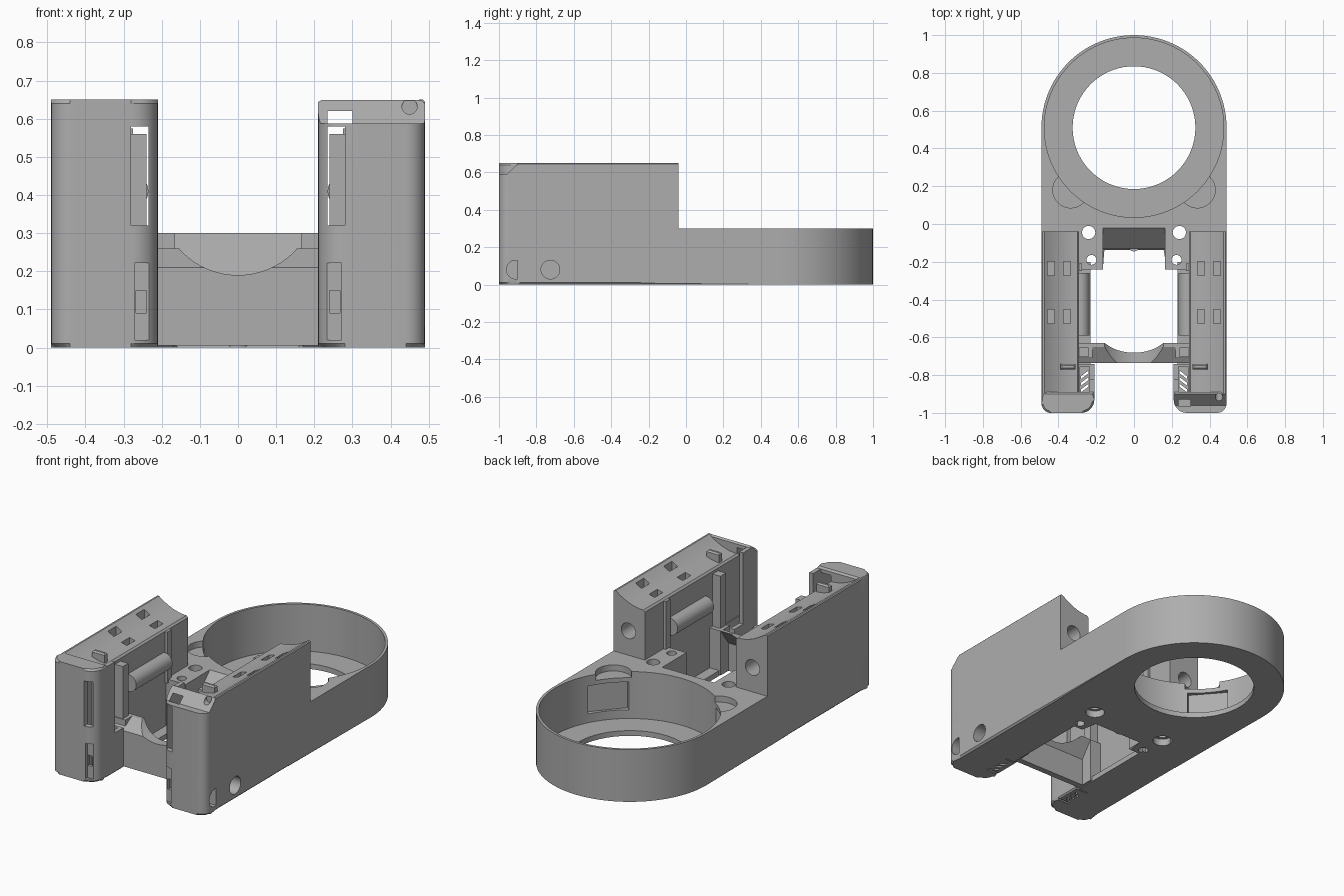
import bpy, bmesh
from math import sin, cos, pi, radians
from mathutils import Matrix, Vector

cube = bpy.data.objects.get("Cube")
if cube:
    bpy.data.objects.remove(cube)

grey = bpy.data.materials.new("plain grey")
grey.use_nodes = True
COLOUR = (0.42, 0.42, 0.42, 1)
grey.diffuse_color = COLOUR
grey.node_tree.nodes["Principled BSDF"].inputs["Base Color"].default_value = COLOUR

AXES = {"x": lambda u, v, w: (w, u, v),
        "y": lambda u, v, w: (u, w, v),
        "z": lambda u, v, w: (u, v, w)}


def arc(cx, cy, r, a0, a1, n=8):
    """Points on an arc, angles in degrees."""
    return [(cx + r * cos(radians(a0 + (a1 - a0) * i / n)),
             cy + r * sin(radians(a0 + (a1 - a0) * i / n))) for i in range(n + 1)]


def circle(cx, cy, r, n=32):
    return arc(cx, cy, r, 0, 360, n)[:-1]


def rect(u0, u1, v0, v1):
    return [(u0, v0), (u1, v0), (u1, v1), (u0, v1)]


def prism(name, pts, lo, hi, axis="z", s=1, bevel=None):
    """Extrude a 2D profile along an axis; s = -1 mirrors in x."""
    bm = bmesh.new()
    place = AXES[axis]
    rings = [[bm.verts.new(place(u, v, w)) for u, v in pts] for w in (lo, hi)]
    bm.faces.new(rings[0])
    bm.faces.new(rings[1])
    n = len(pts)
    for i in range(n):
        j = (i + 1) % n
        bm.faces.new((rings[0][i], rings[0][j], rings[1][j], rings[1][i]))
    if bevel:
        size, levels = bevel
        edges = [e for e in bm.edges
                 if any(all(abs(v.co.z - z) < 1e-5 for v in e.verts) for z in levels)]
        bmesh.ops.bevel(bm, geom=edges, offset=size, segments=1, affect="EDGES")
    for v in bm.verts:
        v.co.x *= s
    bmesh.ops.recalc_face_normals(bm, faces=bm.faces)
    mesh = bpy.data.meshes.new(name)
    bm.to_mesh(mesh)
    bm.free()
    mesh.materials.append(grey)
    ob = bpy.data.objects.new(name, mesh)
    bpy.context.collection.objects.link(ob)
    return ob


def cut(ob, cutters):
    """Subtract the cutters, then remove them."""
    for c in cutters:
        c.hide_render = True
        m = ob.modifiers.new("cut", "BOOLEAN")
        m.operation, m.solver, m.object = "DIFFERENCE", "EXACT", c
    bpy.context.view_layer.update()
    dg = bpy.context.evaluated_depsgraph_get()
    mesh = bpy.data.meshes.new_from_object(ob.evaluated_get(dg))
    ob.modifiers.clear()
    ob.data = mesh
    for c in cutters:
        bpy.data.objects.remove(c)


parts = []

# Rounded base with the open ring cup
CY, R = 0.51, 0.49
outline = arc(0, CY, R, 0, 180, 48) + [
    (-R, -0.24), (-0.165, -0.24), (-0.165, -0.13),
    (0.165, -0.13), (0.165, -0.24), (R, -0.24)]
base = prism("ring_base", outline, 0, 0.30, bevel=(0.008, [0]))
cutters = [
    prism("cup", circle(0, CY, 0.475, 96), 0.03, 0.4),
    prism("ring_hole", circle(0, CY, 0.325, 72), -0.1, 0.1),
    prism("ramp", [(-0.02, 0.30), (-0.02, 0.35), (-0.15, 0.35), (-0.15, 0.17)],
          -0.165, 0.165, "x")]
for s in (1, -1):
    cutters += [
        prism("crescent", circle(0.335, 0.18, 0.095), 0.265, 0.4, s=s),
        prism("screw_hole", circle(0.24, -0.045, 0.035), -0.1, 0.4, s=s),
        prism("counterbore", circle(0.24, -0.045, 0.052), -0.1, 0.04, s=s),
        prism("small_hole", circle(0.225, -0.19, 0.026), -0.1, 0.4, s=s)]
    # Shallow window in the cup wall
    w = prism("wall_window", rect(0.4, 0.49, -0.11, 0.11), 0.08, 0.24)
    w.data.transform(Matrix.Translation(Vector((0, CY, 0))) @ Matrix.Rotation(radians(-90 + s * 49), 4, "Z"))
    cutters.append(w)
cut(base, cutters)
parts += [base, prism("centre_nub", circle(0, -0.115, 0.03, 20), 0, 0.18)]

# Saddle crossbar between the towers
bar = prism("saddle_crossbar",
            [(-0.735, 0.005), (-0.735, 0.21), (-0.65, 0.26),
             (-0.63, 0.26), (-0.70, 0.165), (-0.70, 0.005)], -0.3, 0.3, "x")
cut(bar, [prism("saddle", circle(0, 0.397, 0.207, 64), -0.9, -0.5, "y")])
parts.append(bar)

for s, side in ((1, "left"), (-1, "right")):
    # Tower with a hollowed top
    n = 10
    dip = [(0.475 - 0.175 * i / n, 0.585 + 0.065 * (1 - i / n) ** 2) for i in range(n + 1)]
    profile = [(0.29, 0), (0.48, 0), (R, 0.01), (R, 0.645), (0.485, 0.65)] + dip + [(0.29, 0.575)]
    tower = prism(side + "_tower", profile, -0.90, -0.04, "y", s)
    cutters = [prism("end_hole", circle(0.395, 0.44, 0.045), -0.14, 0, "y", s)]
    for y in (-0.235, -0.49):
        for x in (0.355, 0.44):
            cutters.append(prism("slot", rect(x - 0.018, x + 0.018, y - 0.037, y + 0.037), 0.53, 0.7, s=s))
    if s == 1:
        cutters.append(prism("side_hole", circle(-0.725, 0.08, 0.05), 0.40, 0.6, "x"))
    cut(tower, cutters)

    # Front post with guide channel and windows
    foot = (arc(0.28, -0.93, 0.07, 180, 270) + arc(0.44, -0.95, 0.05, 270, 360)
            + [(R, -0.89), (0.21, -0.89)])
    post = prism(side + "_front_post", foot, 0, 0.65, s=s, bevel=(0.01, [0, 0.65]))
    cutters = [
        prism("channel", rect(0.235, 0.30, -0.965, -0.8), 0.02, 0.62, s=s),
        prism("tall_window", rect(0.235, 0.28, 0.32, 0.58), -1.1, -0.92, "y", s),
        prism("low_recess", rect(0.222, 0.272, 0.02, 0.222), -1.1, -0.982, "y", s),
        prism("low_window", rect(0.24, 0.268, 0.09, 0.15), -1.1, -0.92, "y", s)]
    if s == 1:
        cutters += [
            prism("notch", [(-1.1, 0.588), (-0.96, 0.588), (-0.88, 0.668), (-1.1, 0.7)], 0.1, 0.6, "x"),
            prism("pin_hole", circle(0.45, 0.632, 0.02), -1.1, -0.9, "y"),
            prism("side_hole", circle(-0.91, 0.08, 0.05), 0.40, 0.6, "x")]
    cut(post, cutters)

    # Foot block behind the post, with slanted vents in its floor
    block = prism(side + "_foot_block", rect(0.21, 0.30, -0.895, -0.74), 0, 0.23, s=s, bevel=(0.008, [0]))
    cutters = [prism("well", rect(0.235, 0.285, -0.95, -0.755), 0.02, 0.4, s=s)]
    for i in range(3):
        y = -0.86 + i * 0.035
        cutters.append(prism("vent", [(0.24, y), (0.28, y - 0.03), (0.28, y - 0.015), (0.24, y + 0.015)],
                             -0.1, 0.1, s=s))
    cut(block, cutters)

    parts += [
        tower, post, block,
        prism(side + "_post_guard", rect(0.21, 0.235, -0.90, -0.82), 0.22, 0.64, s=s),
        prism(side + "_guide_rib", rect(0.24, 0.30, -0.705, -0.655), 0.02, 0.56, s=s),
        prism(side + "_rib_block", rect(0.22, 0.30, -0.71, -0.63), 0.005, 0.26, s=s),
        prism(side + "_floor_strip", rect(0.23, 0.30, -0.74, -0.2), 0, 0.03, s=s),
        prism(side + "_round_bar", circle(0.285, 0.41, 0.05, 24), -0.59, -0.26, "y", s),
        prism(side + "_top_tab", rect(0.31, 0.39, -0.77, -0.742), 0.56, 0.638, s=s, bevel=(0.008, [0.638])),
        # Thin ribs near the rear of the inner wall
        prism(side + "_rear_rib", rect(0.275, 0.30, -0.25, -0.21), 0.28, 0.575, s=s)]

# Smooth shading with sharp edges kept
for ob in bpy.context.selected_objects:
    ob.select_set(False)
for ob in parts:
    ob.select_set(True)
bpy.context.view_layer.objects.active = parts[0]
bpy.ops.object.shade_smooth_by_angle(angle=radians(30))
